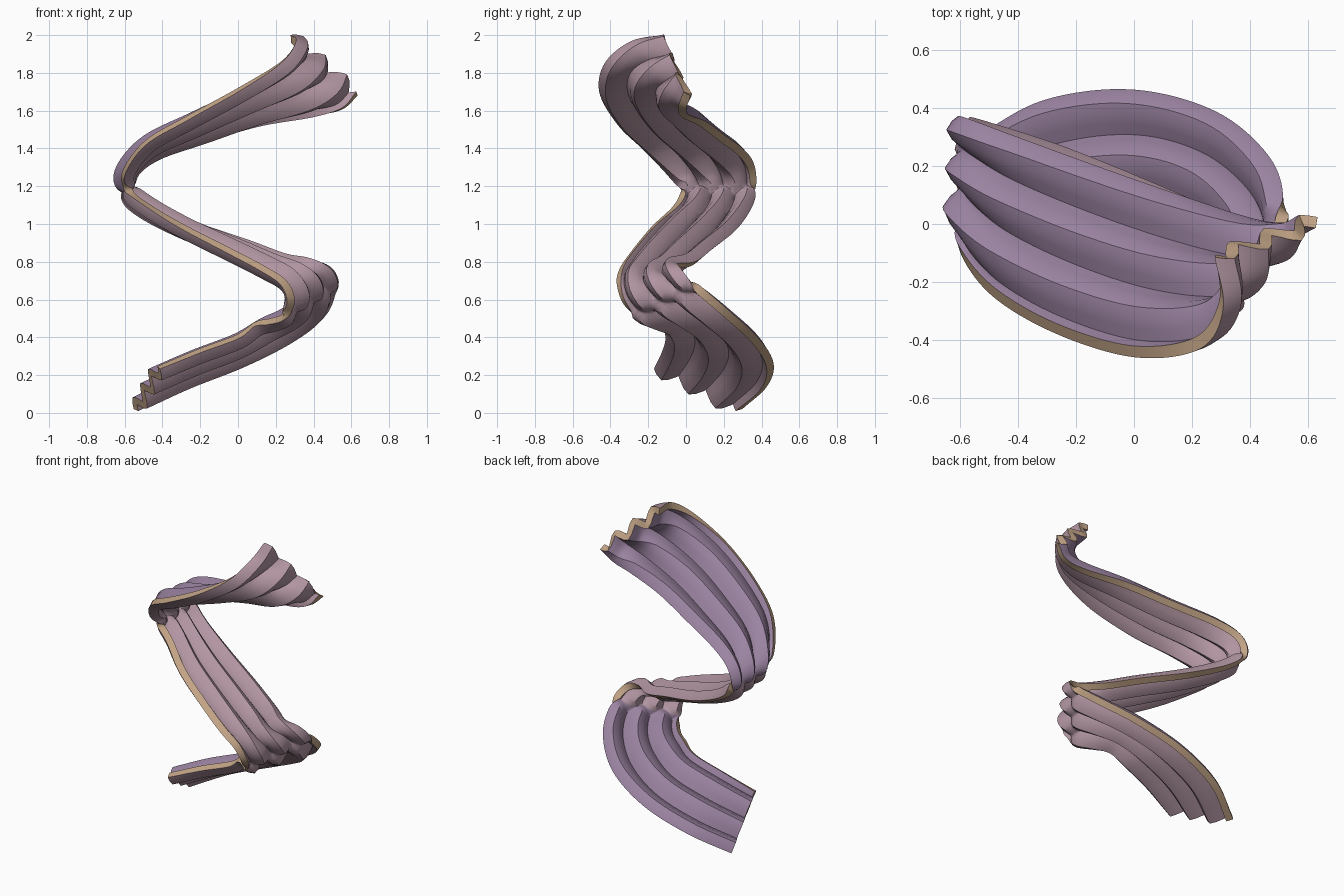
import bpy, math
from mathutils import Vector

if "Cube" in bpy.data.objects:
    bpy.data.objects.remove(bpy.data.objects["Cube"])

# matching stations along the two long edges of the ribbon (front edge, back edge)
STATIONS = [
    ((-.42, -.15, .24), (-.54, .28, .015)),
    ((-.20, -.11, .33), (-.30, .41, .13)),
    ((.00, -.09, .405), (.00, .445, .25)),
    ((.09, -.11, .47), (.28, .37, .38)),
    ((.17, -.17, .485), (.46, .22, .52)),
    ((.24, -.26, .51), (.515, .07, .65)),
    ((.28, -.33, .59), (.48, -.03, .75)),
    ((.24, -.355, .69), (.38, -.05, .775)),
    ((.12, -.34, .77), (.25, .04, .79)),
    ((-.05, -.28, .86), (.05, .13, .86)),
    ((-.30, -.17, .99), (-.25, .25, .96)),
    ((-.48, -.05, 1.10), (-.50, .33, 1.08)),
    ((-.58, -.02, 1.18), (-.59, .355, 1.18)),
    ((-.605, -.08, 1.27), (-.56, .345, 1.30)),
    ((-.49, -.23, 1.43), (-.42, .29, 1.38)),
    ((-.27, -.36, 1.56), (-.15, .19, 1.455)),
    ((.00, -.44, 1.71), (.13, .09, 1.53)),
    ((.22, -.41, 1.85), (.40, .00, 1.57)),
    ((.30, -.28, 1.95), (.55, -.02, 1.61)),
    ((.28, -.11, 1.98), (.63, .005, 1.69)),
]
STEPS, WAVES, PER_WAVE, AMP, THICK = 8, 3, 8, 0.036, 0.044
FLIPS = (5.2, 12.0)     # stations where the folds change side


def spline(points):
    """Smooth curve through all points."""
    p = [Vector(q) for q in points]
    p = [2 * p[0] - p[1]] + p + [2 * p[-1] - p[-2]]
    out = []
    for i in range(1, len(p) - 2):
        for s in range(STEPS):
            t = s / STEPS
            a, b, c, d = p[i - 1:i + 3]
            out.append(0.5 * (2 * b + (c - a) * t + (2 * a - 5 * b + 4 * c - d) * t * t
                              + (3 * b - a - 3 * c + d) * t ** 3))
    return out + [p[-2]]


def wave(u):
    """Slightly rounded zigzag, zero at both edges."""
    s = math.sin(2 * math.pi * WAVES * u)
    return -(0.5 * s + 0.5 * math.asin(s) / (math.pi / 2))


def side(station):
    """+1 on the first and last run, -1 on the middle run, short blend between."""
    return math.prod(math.tanh((f - station) * 4) for f in FLIPS)


def material(name, rgb):
    m = bpy.data.materials.new(name)
    m.diffuse_color = (*rgb, 1)
    m.use_nodes = True
    m.node_tree.nodes["Principled BSDF"].inputs["Base Color"].default_value = m.diffuse_color
    return m


# corrugated sheet between the two edges
front = spline([s[0] for s in STATIONS])
back = spline([s[1] for s in STATIONS])
n, cols = len(front), WAVES * PER_WAVE + 1
verts, faces = [], []
for i in range(n):
    lo, hi = max(i - 3, 0), min(i + 3, n - 1)
    tangent = front[hi] + back[hi] - front[lo] - back[lo]
    normal = tangent.cross(back[i] - front[i]).normalized() * side(i / STEPS)
    for j in range(cols):
        u = j / (cols - 1)
        verts.append(front[i].lerp(back[i], u) + normal * AMP * wave(u))
for i in range(n - 1):
    for j in range(cols - 1):
        a = i * cols + j
        faces.append((a, a + cols, a + cols + 1, a + 1))

mesh = bpy.data.meshes.new("corrugated_ribbon")
mesh.from_pydata(verts, [], faces)
ribbon = bpy.data.objects.new("corrugated_ribbon", mesh)
bpy.context.collection.objects.link(ribbon)

# upper face, lower face, cut edges
for m in (material("upper_face", (.33, .23, .36)),
          material("lower_face", (.44, .30, .36)),
          material("cut_edge", (.54, .37, .24))):
    mesh.materials.append(m)

# thickness
sol = ribbon.modifiers.new("thickness", 'SOLIDIFY')
sol.thickness = THICK
sol.offset = 0
sol.material_offset = 1
sol.material_offset_rim = 2

bpy.context.view_layer.objects.active = ribbon
ribbon.select_set(True)
bpy.ops.object.modifier_apply(modifier="thickness")

# the middle run is pink on both faces
for k in range(len(faces)):
    if FLIPS[0] < k // (cols - 1) / STEPS < FLIPS[1]:
        ribbon.data.polygons[k].material_index = 1
bpy.ops.object.shade_smooth_by_angle(angle=math.radians(45))
